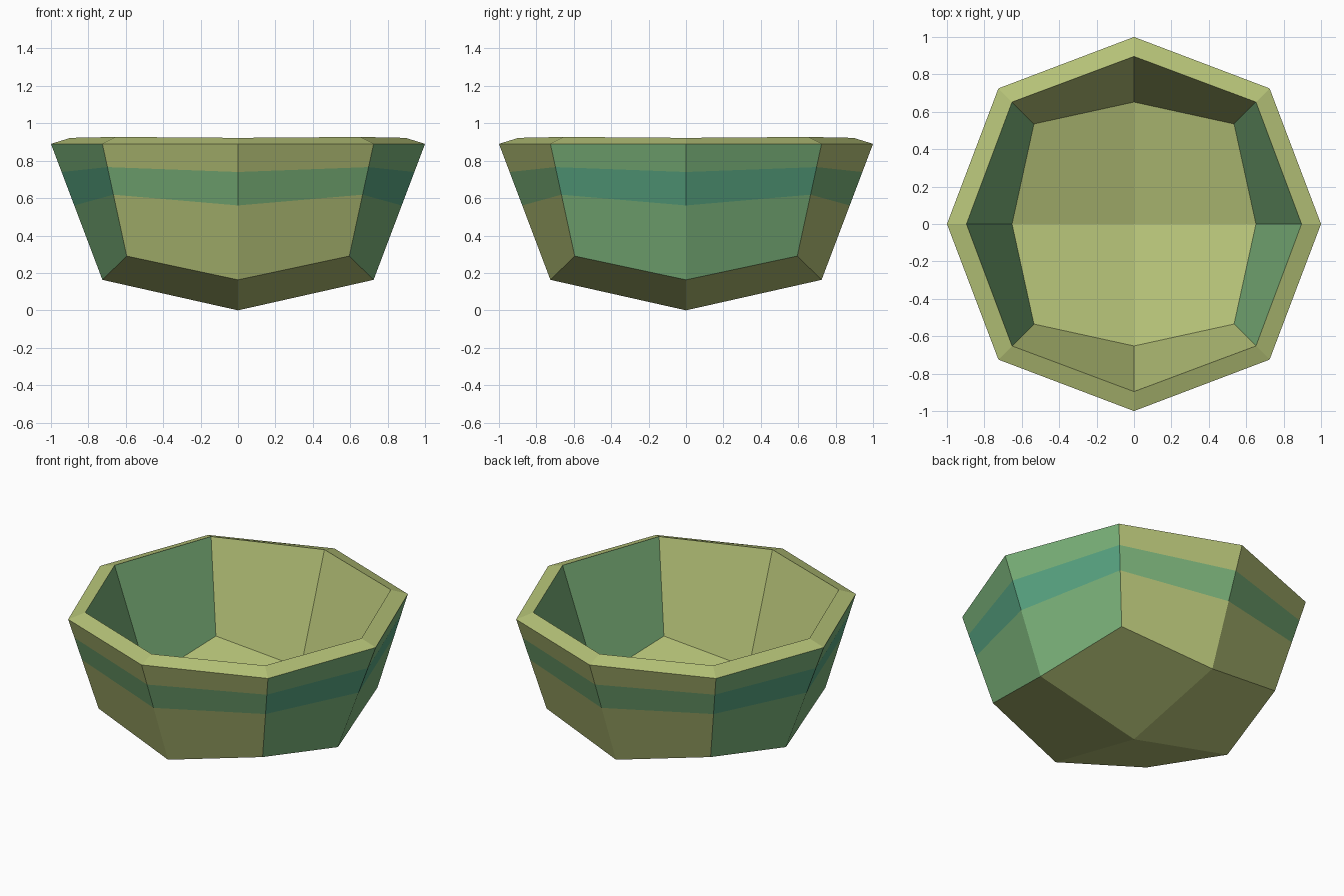
import bpy, bmesh

if "Cube" in bpy.data.objects:
    bpy.data.objects.remove(bpy.data.objects["Cube"])


def material(name, rgb):
    def lin(c):
        c /= 255
        return c / 12.92 if c <= 0.04045 else ((c + 0.055) / 1.055) ** 2.4
    m = bpy.data.materials.new(name)
    m.diffuse_color = (*[lin(c) for c in rgb], 1)
    m.use_nodes = True
    m.node_tree.nodes["Principled BSDF"].inputs["Base Color"].default_value = m.diffuse_color
    return m


OLIVE, GREEN, TEAL = 0, 1, 2
mats = [material("olive glaze", (182, 195, 120)),
        material("green glaze", (124, 180, 123)),
        material("teal glaze", (89, 166, 131))]

bm = bmesh.new()


def ring(mid, corner):
    """Eight-sided loop; mid = (axis distance, z), corner = (x and y distance, z)."""
    dirs = [(1, 0), (1, 1), (0, 1), (-1, 1), (-1, 0), (-1, -1), (0, -1), (1, -1)]
    verts = []
    for x, y in dirs:
        d, z = corner if x and y else mid
        verts.append(bm.verts.new((x * d, y * d, z)))
    return verts


def bridge(a, b, end_colour, side_colour):
    """Join two loops; side_colour is used on the left and right walls."""
    for i in range(8):
        j = (i + 1) % 8
        f = bm.faces.new((a[i], a[j], b[j], b[i]))
        f.material_index = side_colour if i in (0, 7, 3, 4) else end_colour


def floor(loop, z, up):
    """Four quads meeting at a centre point."""
    c = bm.verts.new((0, 0, z))
    for k in range(0, 8, 2):
        q = [c, loop[k], loop[k + 1], loop[(k + 2) % 8]]
        bm.faces.new(q if up else q[::-1])


def mix(p, q, t):
    return tuple(u + (v - u) * t for u, v in zip(p, q))


# outer wall with a painted band cut into it
lo_mid, lo_cor = (0.725, 0.163), (0.595, 0.29)
hi_mid, hi_cor = (1.0, 0.89), (0.725, 0.89)
outer = [ring(mix(lo_mid, hi_mid, t), mix(lo_cor, hi_cor, t))
         for t in (0, 0.547, 0.793, 1)]
bridge(outer[0], outer[1], OLIVE, GREEN)
bridge(outer[1], outer[2], GREEN, TEAL)
bridge(outer[2], outer[3], OLIVE, GREEN)
floor(outer[0], 0.0, False)

# rim and inner wall
inner_top = ring((0.896, 0.922), (0.652, 0.927))
inner_low = ring((0.652, 0.24), (0.535, 0.35))
bridge(outer[3], inner_top, OLIVE, OLIVE)
bridge(inner_top, inner_low, OLIVE, GREEN)
floor(inner_low, 0.11, True)

bmesh.ops.recalc_face_normals(bm, faces=bm.faces[:])
mesh = bpy.data.meshes.new("bowl")
bm.to_mesh(mesh)
bm.free()
for m in mats:
    mesh.materials.append(m)
bpy.context.collection.objects.link(bpy.data.objects.new("bowl", mesh))
